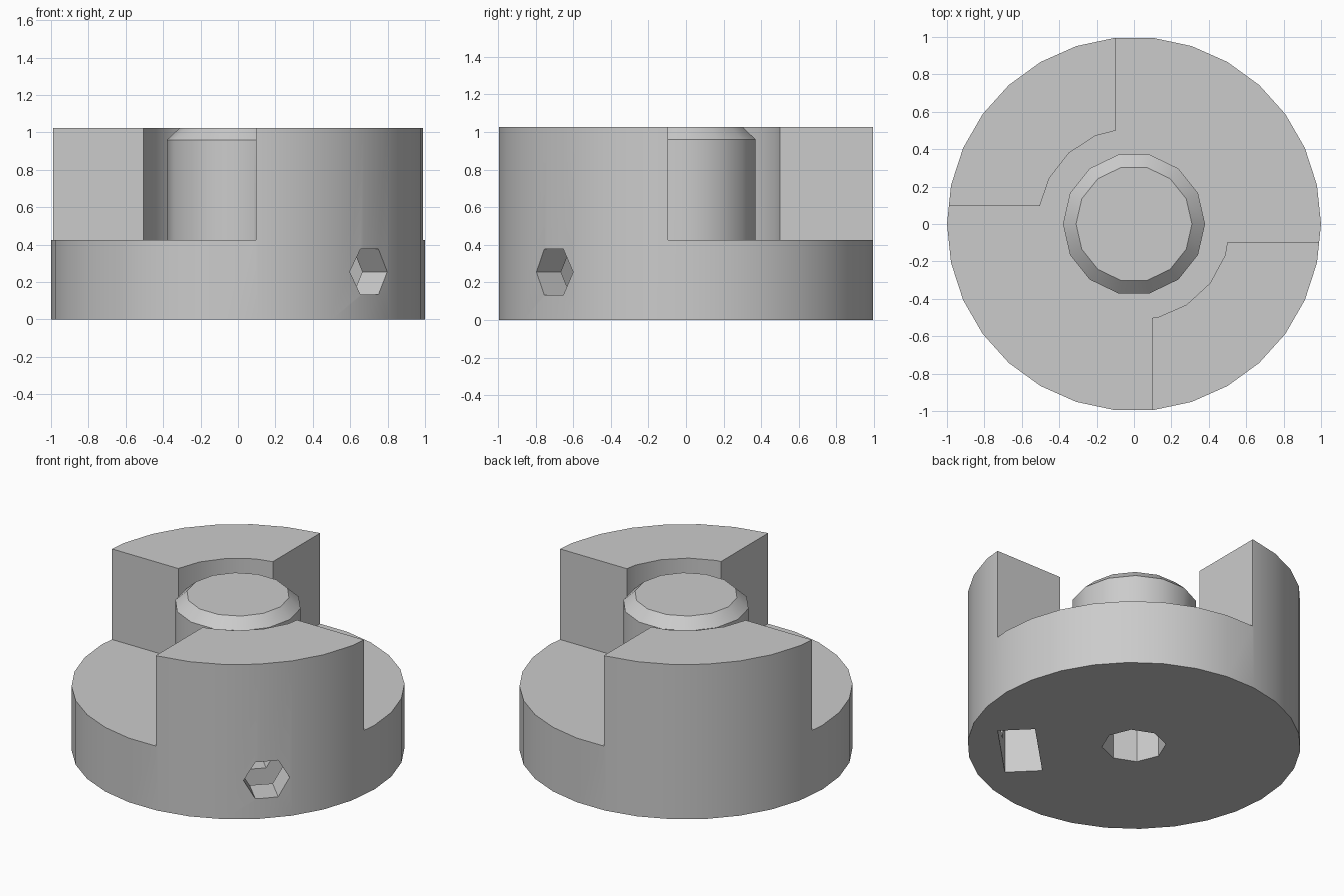
import bpy
import bmesh
from math import cos, sin, pi, radians
from mathutils import Matrix, Vector

default = bpy.data.objects.get("Cube")
if default:
    bpy.data.objects.remove(default, do_unlink=True)

BASE_TOP = 0.425
TOP = 1.025
GAP = 0.095

grey = bpy.data.materials.new("plain_grey")
grey.use_nodes = True
grey.diffuse_color = (0.6, 0.6, 0.6, 1)
grey.node_tree.nodes["Principled BSDF"].inputs["Base Color"].default_value = grey.diffuse_color


def finish(name, bm, matrix):
    bmesh.ops.recalc_face_normals(bm, faces=bm.faces)
    bm.transform(matrix)
    mesh = bpy.data.meshes.new(name)
    bm.to_mesh(mesh)
    bm.free()
    mesh.materials.append(grey)
    obj = bpy.data.objects.new(name, mesh)
    bpy.context.collection.objects.link(obj)
    return obj


def turned(name, sides, rings, matrix=Matrix()):
    """Closed solid through (radius, height) rings, first corner on +x."""
    bm = bmesh.new()
    loops = [[bm.verts.new((r * cos(2 * pi * i / sides), r * sin(2 * pi * i / sides), z))
              for i in range(sides)] for r, z in rings]
    bm.faces.new(loops[0])
    bm.faces.new(loops[-1])
    for low, high in zip(loops, loops[1:]):
        for i in range(sides):
            j = (i + 1) % sides
            bm.faces.new((low[i], low[j], high[j], high[i]))
    return finish(name, bm, matrix)


def block(name, low, high, matrix=Matrix()):
    low, high = Vector(low), Vector(high)
    bm = bmesh.new()
    bmesh.ops.create_cube(bm, size=1)
    place = Matrix.Translation((low + high) / 2) @ Matrix.Diagonal((*(high - low), 1))
    return finish(name, bm, matrix @ place)


def combine(target, other, operation):
    other.hide_render = True
    mod = target.modifiers.new(operation.lower(), 'BOOLEAN')
    mod.operation = operation
    mod.solver = 'EXACT'
    mod.object = other
    bpy.context.view_layer.objects.active = target
    bpy.ops.object.modifier_apply(modifier=mod.name)
    bpy.data.objects.remove(other, do_unlink=True)


# Round body, cut down to the base in two opposite quadrants to leave the jaws
body = turned("coupling_body", 30, [(1, 0), (1, TOP)])
for angle in (0, pi):
    quadrant = block("quadrant_cutter", (-GAP, -GAP, BASE_TOP), (1.3, 1.3, 1.3),
                     Matrix.Rotation(angle, 4, 'Z'))
    combine(body, quadrant, 'DIFFERENCE')

# Round clearance between the jaws and the centre post
combine(body, turned("clearance_cutter", 19, [(0.515, BASE_TOP), (0.515, 1.3)]), 'DIFFERENCE')

# Chamfered centre post
combine(body, turned("centre_post", 14, [(0.38, 0.3), (0.38, 0.96), (0.31, TOP)]), 'UNION')

# Shaft bore from below
combine(body, turned("bore_cutter", 8, [(0.193, -0.2), (0.193, 0.85)]), 'DIFFERENCE')

# Nut slot, open at the bottom, under one jaw
combine(body, block("nut_slot_cutter", (0.575, -0.25, -0.2), (0.8, 0.25, 0.5),
                    Matrix.Rotation(radians(-45), 4, 'Z')), 'DIFFERENCE')

# Six-sided screw hole running from the outside to the bore
along = Vector((1, -1, 0)).normalized()
across = Vector((1, 1, 0)).normalized()
frame = Matrix((across, Vector((0, 0, 1)), along)).transposed().to_4x4()
combine(body, turned("screw_hole_cutter", 6, [(0.14, 0.08), (0.14, 1.3)],
                     Matrix.Translation((0, 0, 0.255)) @ frame), 'DIFFERENCE')

bpy.ops.object.select_all(action='DESELECT')
body.select_set(True)
bpy.context.view_layer.objects.active = body
bpy.ops.object.shade_smooth_by_angle(angle=radians(30))
